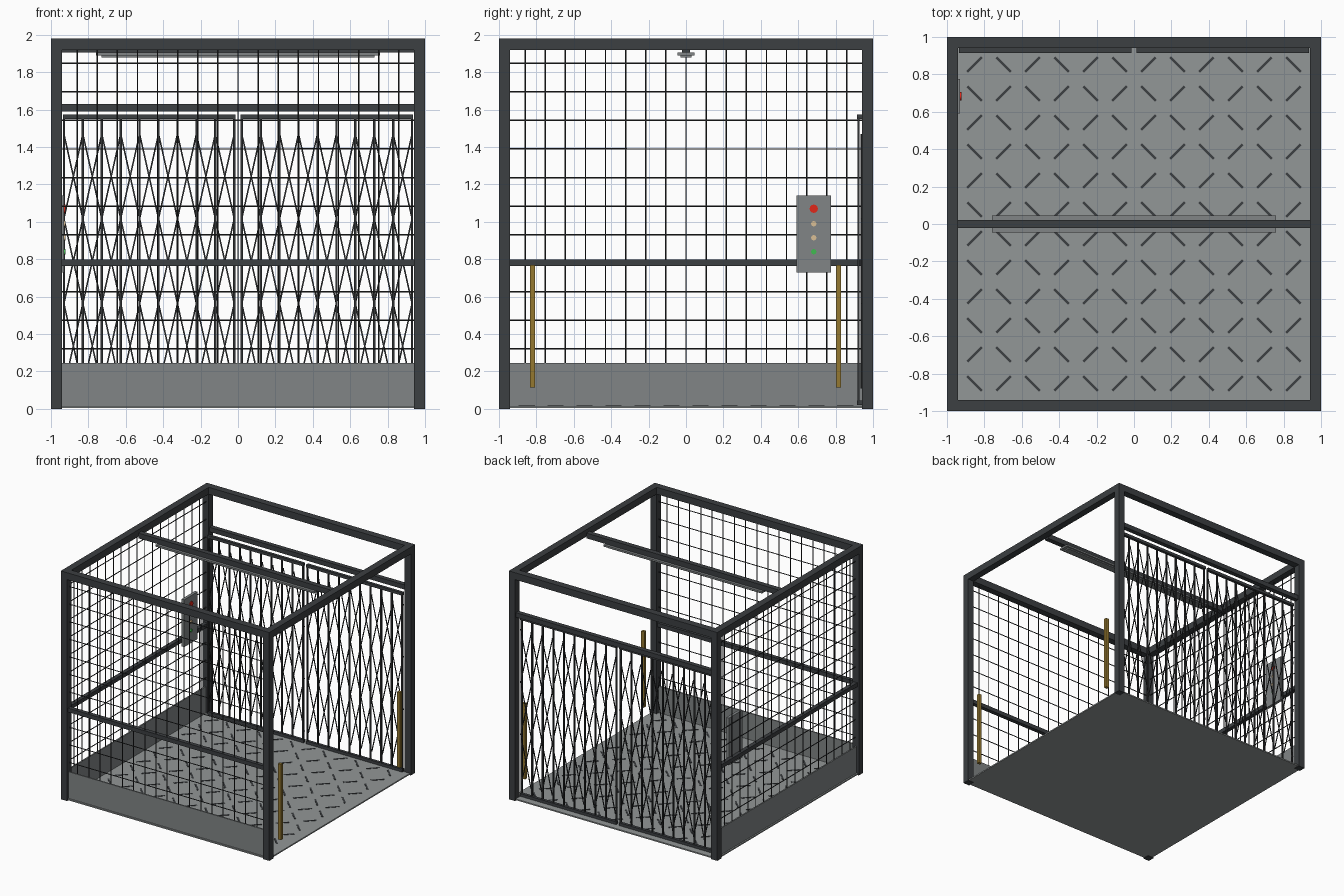
import bpy, bmesh
from math import radians, pi, atan2, hypot
from mathutils import Matrix, Vector

if "Cube" in bpy.data.objects:
    bpy.data.objects.remove(bpy.data.objects["Cube"])


def material(name, rgb):
    m = bpy.data.materials.new(name)
    m.diffuse_color = (*rgb, 1)
    m.use_nodes = True
    m.node_tree.nodes["Principled BSDF"].inputs["Base Color"].default_value = m.diffuse_color
    return m


DARK = material("dark_steel", (0.045, 0.05, 0.054))
BLACK = material("wire_steel", (0.03, 0.032, 0.034))
GREY = material("sheet_steel", (0.22, 0.235, 0.24))
FLOOR = material("floor_plate", (0.29, 0.31, 0.31))
BRASS = material("brass", (0.3, 0.19, 0.03))
RED = material("red", (0.75, 0.02, 0.01))
TAN = material("tan", (0.7, 0.52, 0.3))
GREEN = material("green", (0.05, 0.5, 0.08))


def finish(bm, name, mat):
    me = bpy.data.meshes.new(name)
    bm.to_mesh(me)
    bm.free()
    me.materials.append(mat)
    ob = bpy.data.objects.new(name, me)
    bpy.context.collection.objects.link(ob)
    return ob


def add_box(bm, lo, hi, rot=None):
    lo, hi = Vector(lo), Vector(hi)
    m = Matrix.Translation((lo + hi) / 2)
    if rot:
        m = m @ rot
    bmesh.ops.create_cube(bm, size=1, matrix=m @ Matrix.Diagonal((*(hi - lo), 1)))


def boxes(name, mat, spans):
    bm = bmesh.new()
    for lo, hi in spans:
        add_box(bm, lo, hi)
    return finish(bm, name, mat)


def add_rod(bm, a, b, r, seg=6):
    a, b = Vector(a), Vector(b)
    d = b - a
    m = Matrix.Translation((a + b) / 2) @ d.to_track_quat('Z', 'Y').to_matrix().to_4x4()
    bmesh.ops.create_cone(bm, cap_ends=True, segments=seg, radius1=r, radius2=r,
                          depth=d.length, matrix=m)


I = 0.94   # inner face of posts
H = 1.98

# Corner posts
boxes("corner_posts", DARK,
      [((min(s, s * I), min(t, t * I), 0), (max(s, s * I), max(t, t * I), 1.92))
       for s in (-1, 1) for t in (-1, 1)])

# Top frame with centre beam
boxes("top_frame", DARK,
      [((-1, -1, 1.92), (1, -I, H)), ((-1, I, 1.92), (1, 1, H)),
       ((-1, -I, 1.92), (-I, I, H)), ((I, -I, 1.92), (1, I, H))])
boxes("ceiling_beam", DARK, [((-I, -0.022, 1.905), (I, 0.022, 1.95))])

# Ceiling light
boxes("light_housing", GREY, [((-0.76, -0.045, 1.89), (0.76, 0.045, 1.905))])
boxes("light_diffuser", GREY, [((-0.73, -0.03, 1.88), (0.73, 0.03, 1.89))])

# Floor and tread pattern
boxes("floor", FLOOR, [((-0.99, -0.99, 0.004), (0.99, 0.99, 0.015))])
bm = bmesh.new()
n = 12
for i in range(n):
    for j in range(n):
        x, y = (i - (n - 1) / 2) * 0.155, (j - (n - 1) / 2) * 0.155
        rot = Matrix.Rotation(radians(45 if (i + j) % 2 else -45), 4, 'Z')
        add_box(bm, (x - 0.055, y - 0.007, 0.014), (x + 0.055, y + 0.007, 0.018), rot)
finish(bm, "floor_treads", DARK)

# Two closed walls: kick panel, mid rail and wire mesh (front, then left)
for side in ("front", "left"):
    turn = Matrix.Rotation(0 if side == "front" else -pi / 2, 4, 'Z')
    parts = [boxes(side + "_kick_panel", GREY,
                   [((-I, -0.978, 0.01), (I, -0.966, 0.245))]),
             boxes(side + "_mid_rail", DARK,
                   [((-I, -0.985, 0.765), (I, -0.95, 0.8))])]
    bm = bmesh.new()
    for k in range(-8, 9):
        add_rod(bm, (k * 0.1075, -0.97, 0.24), (k * 0.1075, -0.97, 1.93), 0.004)
    for k in range(11):
        z = 0.322 + k * 0.1525
        add_rod(bm, (-0.95, -0.966, z), (0.95, -0.966, z), 0.004)
    parts.append(finish(bm, side + "_wire_mesh", BLACK))
    for p in parts:
        p.data.transform(turn)

# Gate header above the folding gate
boxes("gate_header", DARK, [((-I, 0.95, 1.59), (I, 0.99, 1.63))])

# Folding lattice gate leaves
nodes = [1.47, 1.017, 0.563, 0.11]
for s, name in ((-1, "left"), (1, "right")):
    lo, hi = sorted((s * 0.013, s * 0.935))
    boxes(name + "_gate_rails", DARK,
          [((lo, 0.915, 1.55), (hi, 0.94, 1.575)), ((lo, 0.915, 0.02), (hi, 0.94, 0.045))])
    xs = [s * (0.02 + k * 0.1012) for k in range(10)]
    boxes(name + "_gate_bars", BLACK,
          [((x - 0.006, 0.916, 0.03), (x + 0.006, 0.928, 1.56)) for x in xs])
    bm = bmesh.new()
    for a, b in zip(xs, xs[1:]):
        for z1, z0 in zip(nodes, nodes[1:]):
            for p, q, y in ((a, b, 0.932), (b, a, 0.938)):
                dx, dz = q - p, z0 - z1
                c = Vector(((a + b) / 2, y, (z0 + z1) / 2))
                half = Vector((hypot(dx, dz) / 2, 0.002, 0.004))
                add_box(bm, c - half, c + half, Matrix.Rotation(-atan2(dz, dx), 4, 'Y'))
    finish(bm, name + "_gate_lattice", BLACK)

# Brass sensor strips on the open side
boxes("door_sensor_strips", BRASS,
      [((0.965, y - 0.013, 0.115), (0.995, y + 0.013, 0.77)) for y in (-0.82, 0.815)])

# Control panel with buttons
boxes("control_panel", GREY, [((-0.955, 0.59, 0.73), (-0.93, 0.775, 1.14))])
for name, mat, z, r in (("stop_button", RED, 1.07, 0.022), ("up_button", TAN, 0.99, 0.014),
                        ("down_button", TAN, 0.915, 0.014), ("start_button", GREEN, 0.84, 0.014)):
    bm = bmesh.new()
    add_rod(bm, (-0.932, 0.683, z), (-0.922, 0.683, z), r, 20)
    finish(bm, name, mat)
